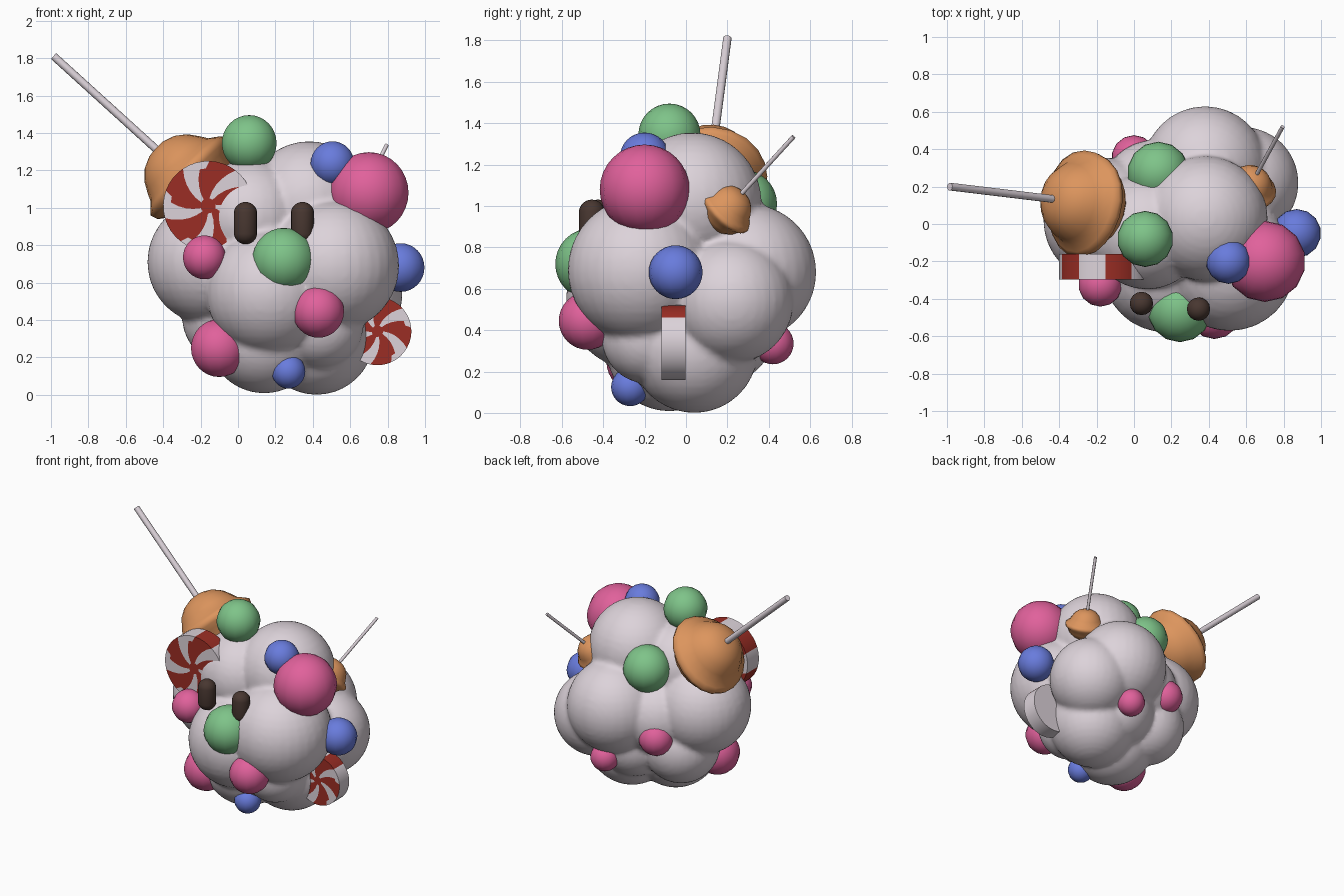
import bpy, bmesh, math
from mathutils import Vector

if "Cube" in bpy.data.objects:
    bpy.data.objects.remove(bpy.data.objects["Cube"])


def material(name, rgb):
    m = bpy.data.materials.new(name)
    m.diffuse_color = (*rgb, 1)
    m.use_nodes = True
    m.node_tree.nodes["Principled BSDF"].inputs["Base Color"].default_value = m.diffuse_color
    return m


WHITE = material("marshmallow", (0.72, 0.65, 0.70))
GREEN = material("green sugar", (0.21, 0.55, 0.25))
PINK = material("pink sugar", (0.75, 0.12, 0.33))
BLUE = material("blue sugar", (0.14, 0.20, 0.72))
CARAMEL = material("caramel", (0.72, 0.30, 0.11))
RED = material("mint red", (0.33, 0.027, 0.018))
BROWN = material("chocolate", (0.065, 0.038, 0.03))


def finish(name, bm, mats, angle=180):
    bmesh.ops.recalc_face_normals(bm, faces=bm.faces)
    me = bpy.data.meshes.new(name)
    bm.to_mesh(me)
    bm.free()
    ob = bpy.data.objects.new(name, me)
    bpy.context.collection.objects.link(ob)
    for m in mats:
        me.materials.append(m)
    bpy.ops.object.select_all(action='DESELECT')
    ob.select_set(True)
    bpy.context.view_layer.objects.active = ob
    bpy.ops.object.shade_smooth_by_angle(angle=math.radians(angle))
    return ob


def add_ball(bm, c, r, seg, rings):
    vs = bmesh.ops.create_uvsphere(bm, u_segments=seg, v_segments=rings, radius=r)["verts"]
    bmesh.ops.translate(bm, verts=vs, vec=c)
    return vs


def lathe(name, profile, seg, base, axis, mat, wave=0.0, angle=180):
    """Spin (radius, height) points round an axis; wave makes the widest part uneven."""
    bm = bmesh.new()
    q = Vector((0, 0, 1)).rotation_difference(Vector(axis).normalized())
    rmax = max(r for r, _ in profile)
    rings = []
    for r, t in profile:
        ring = []
        for i in range(seg if r > 0 else 1):
            a = math.tau * i / seg
            k = 1 + wave * (r / rmax) ** 3 * math.sin(3 * a + 0.6)
            ring.append(bm.verts.new(Vector(base) + q @ Vector((r * k * math.cos(a), r * k * math.sin(a), t))))
        rings.append(ring)
    for a, b in zip(rings, rings[1:]):
        for i in range(seg):
            j = (i + 1) % seg
            if len(a) == 1:
                bm.faces.new((a[0], b[i], b[j]))
            elif len(b) == 1:
                bm.faces.new((a[i], a[j], b[0]))
            else:
                bm.faces.new((a[i], a[j], b[j], b[i]))
    return finish(name, bm, [mat], angle)


# Body: marshmallow balls fused into one skin
bm = bmesh.new()
for x, y, z, r in [
    (0.51, -0.22, 0.69, 0.352), (0.38, 0.30, 0.68, 0.33), (0.58, 0.22, 0.54, 0.30),
    (0.38, 0.03, 1.02, 0.335), (0.07, -0.04, 0.95, 0.31), (-0.15, 0.02, 0.71, 0.335),
    (0.42, 0.04, 0.31, 0.31), (0.14, -0.08, 0.315, 0.307), (0.17, -0.24, 0.55, 0.34),
    (-0.03, 0.10, 0.42, 0.27), (0.11, 0.16, 0.64, 0.29), (0.30, 0.17, 0.40, 0.26),
    (0.44, -0.18, 0.37, 0.23), (0.25, 0.0, 0.65, 0.40),
]:
    add_ball(bm, (x, y, z), r, 32, 20)
body = finish("marshmallow_body", bm, [WHITE])
rm = body.modifiers.new("fuse", 'REMESH')
rm.mode = 'VOXEL'
rm.voxel_size = 0.018
rm.use_smooth_shade = True
sm = body.modifiers.new("soften", 'SMOOTH')
sm.factor = 0.5
sm.iterations = 3

# Gumdrop balls
for label, mat, balls in [
    ("green", GREEN, [(0.06, -0.08, 1.345, 0.15), (0.245, -0.46, 0.72, 0.172), (0.13, 0.275, 1.01, 0.165)]),
    ("pink", PINK, [(0.70, -0.20, 1.08, 0.217), (-0.18, -0.325, 0.735, 0.117), (0.43, -0.475, 0.445, 0.14),
                    (-0.10, -0.23, 0.25, 0.155), (0.0, 0.355, 0.55, 0.12), (0.38, 0.42, 0.335, 0.10)]),
    ("blue", BLUE, [(0.505, -0.20, 1.235, 0.12), (0.87, -0.05, 0.68, 0.13), (0.27, -0.27, 0.125, 0.092)]),
]:
    for n, (x, y, z, r) in enumerate(balls, 1):
        bm = bmesh.new()
        add_ball(bm, (x, y, z), r, 14, 16)
        finish(f"{label}_gumdrop_{n}", bm, [mat])

# Chocolate eyes: upright capsules
for side, x, y in (("left", 0.04, -0.425), ("right", 0.345, -0.455)):
    bm = bmesh.new()
    for v in add_ball(bm, (0, 0, 0), 0.063, 16, 13):
        v.co.z += math.copysign(0.05, v.co.z)
        v.co += Vector((x, y, 0.918))
    finish(f"eye_{side}", bm, [BROWN])

# Caramel apples: dome with a pooled rim, on a stick
APPLE = [(0, .215), (.06, .212), (.12, .188), (.17, .145), (.205, .09), (.23, .045), (.262, .02), (.287, -.005),
         (.278, -.04), (.24, -.07), (.215, -.12), (.14, -.195), (0, -.225)]
for name, c, tip, s in (("large", (-0.28, 0.115, 1.17), (-0.985, 0.20, 1.81), 1.0),
                        ("small", (0.62, 0.20, 0.985), (0.795, 0.52, 1.335), 0.52)):
    axis = Vector(tip) - Vector(c)
    lathe(f"caramel_apple_{name}", [(r * s, t * s) for r, t in APPLE], 20, c, axis, CARAMEL, wave=0.03)
    L, r = axis.length, 0.021 * s
    lathe(f"stick_{name}", [(0, 0.1 * s), (r, 0.1 * s), (r, L), (0, L)], 10, c, axis, WHITE, angle=40)


def peppermint(name, c, r, depth, start, plain_back):
    """Disc facing front; five red swirls, coloured by column of a twisted polar grid."""
    bm = bmesh.new()
    seg, steps = 40, 6
    loops = []
    for y, order in ((-depth / 2, range(1, steps + 1)), (depth / 2, range(steps, 0, -1))):
        for k in order:
            f = k / steps
            loops.append([bm.verts.new((c[0] + r * f * math.cos(a), c[1] + y, c[2] + r * f * math.sin(a)))
                          for a in (start + math.tau * i / seg + 0.6 * (1 - f) for i in range(seg))])
    tips = [bm.verts.new((c[0], c[1] + y, c[2])) for y in (-depth / 2, depth / 2)]
    for i in range(seg):
        j = (i + 1) % seg
        faces = [bm.faces.new((tips[0], loops[0][j], loops[0][i]))]
        faces += [bm.faces.new((a[i], a[j], b[j], b[i])) for a, b in zip(loops, loops[1:])]
        faces += [bm.faces.new((tips[1], loops[-1][i], loops[-1][j]))]
        for n, fc in enumerate(faces):
            ring = min(n, 2 * steps - n)          # 0 at the centre, steps at the rim
            width = 8 if ring == 0 else 5 if ring < steps - 1 else 4
            red = i % 8 < width
            if plain_back and n >= steps:         # back and side stay white but for one stripe
                red = n == steps and i < 4
            fc.material_index = 1 if red else 0
    finish(name, bm, [WHITE, RED], 40)


# Peppermint discs
peppermint("peppermint_large", (-0.16, -0.228, 1.01), 0.24, 0.135, math.radians(52), False)
peppermint("peppermint_small", (0.745, -0.06, 0.34), 0.182, 0.115, math.radians(42), True)
